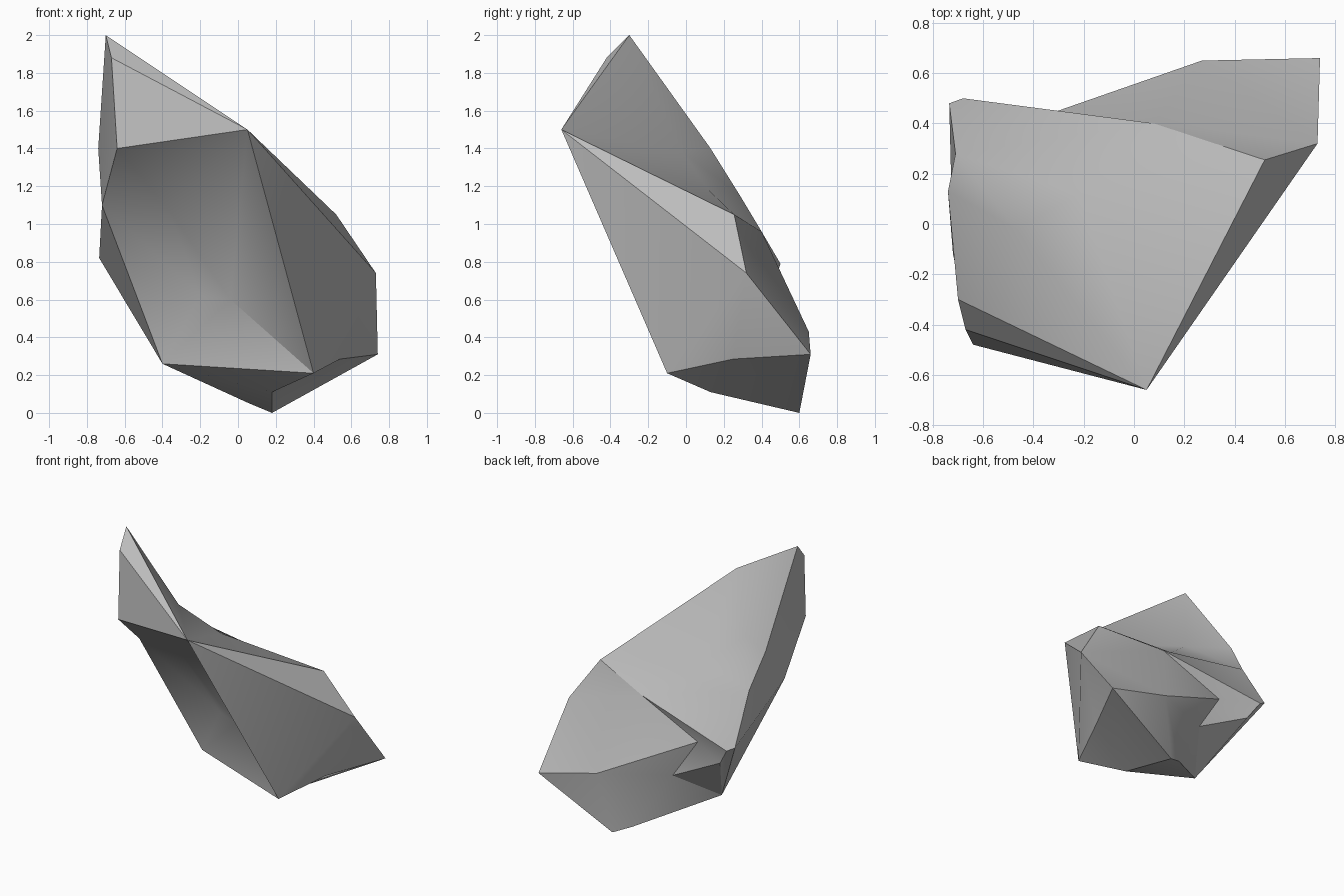
import bpy
import bmesh
import math

cube = bpy.data.objects.get("Cube")
if cube:
    bpy.data.objects.remove(cube, do_unlink=True)

# Stone colour
stone = bpy.data.materials.new("grey stone")
stone.use_nodes = True
stone_colour = (0.5, 0.5, 0.5, 1)
stone.diffuse_color = stone_colour
stone.node_tree.nodes["Principled BSDF"].inputs["Base Color"].default_value = stone_colour

# Corner points of the chipped shard
corners = dict(
    peak=(-.70, -.30, 2), crest=(-.67, -.42, 1.88), brow=(-.64, -.48, 1.4),
    beak=(.05, -.66, 1.5), shoulder=(-.74, .13, 1.4), hip=(-.71, .28, 1.16),
    notch=(-.72, -.12, 1.1), dent=(-.47, -.02, 1.38), ridge=(-.22, .12, 1.18),
    roof=(-.37, -.13, 1.08), hollow=(-.2, .08, .62), pit=(-.04, .03, .6),
    elbow=(.52, .255, 1.05), flank=(.73, .32, .74), heel=(.74, .66, .31),
    chin=(.40, -.10, .21), jaw=(.54, .25, .285), keel=(.18, .13, .11),
    foot=(.18, .60, 0), toe=(.06, .54, .05), base=(-.40, .155, .26),
    shelf=(.27, .65, .43), saddle=(.08, .40, .96), spur=(-.735, .48, .82),
    lip=(-.68, .50, .79), cleft=(-.39, .42, .75), groove=(-.20, .44, .46),
    ledge=(-.60, .46, .665),
)

bm = bmesh.new()
points = {name: bm.verts.new(co) for name, co in corners.items()}


def fan(centre, rim):
    """Triangles from one corner to each step along a rim of corners."""
    rim = rim.split()
    for a, b in zip(rim, rim[1:]):
        bm.faces.new([points[n] for n in (centre, a, b)])


# Back slope and its shallow dent
fan("dent", "beak peak shoulder hip ridge beak")
fan("ridge", "hip saddle elbow beak")
fan("hip", "spur lip saddle")

# Lower back shelf
fan("flank", "elbow saddle shelf heel jaw chin")
fan("shelf", "saddle cleft groove toe foot heel")

# Cleft in the back
fan("cleft", "saddle lip ledge groove")

# Underside around the base corner
fan("base", "notch spur lip ledge groove toe keel chin pit hollow notch")
fan("foot", "toe keel")
fan("keel", "foot heel jaw chin")

# Narrow side
fan("shoulder", "peak crest brow notch hip")
fan("notch", "hip spur")

# Front overhang and broad side
fan("beak", "peak crest brow roof pit chin flank elbow")
fan("notch", "brow roof hollow")

# Hollow in the front
fan("pit", "roof hollow")

bmesh.ops.recalc_face_normals(bm, faces=bm.faces)
mesh = bpy.data.meshes.new("stone_shard")
bm.to_mesh(mesh)
bm.free()
mesh.materials.append(stone)

shard = bpy.data.objects.new("stone_shard", mesh)
bpy.context.collection.objects.link(shard)
bpy.ops.object.select_all(action="DESELECT")
shard.select_set(True)
bpy.context.view_layer.objects.active = shard
bpy.ops.object.shade_smooth_by_angle(angle=math.radians(30))
